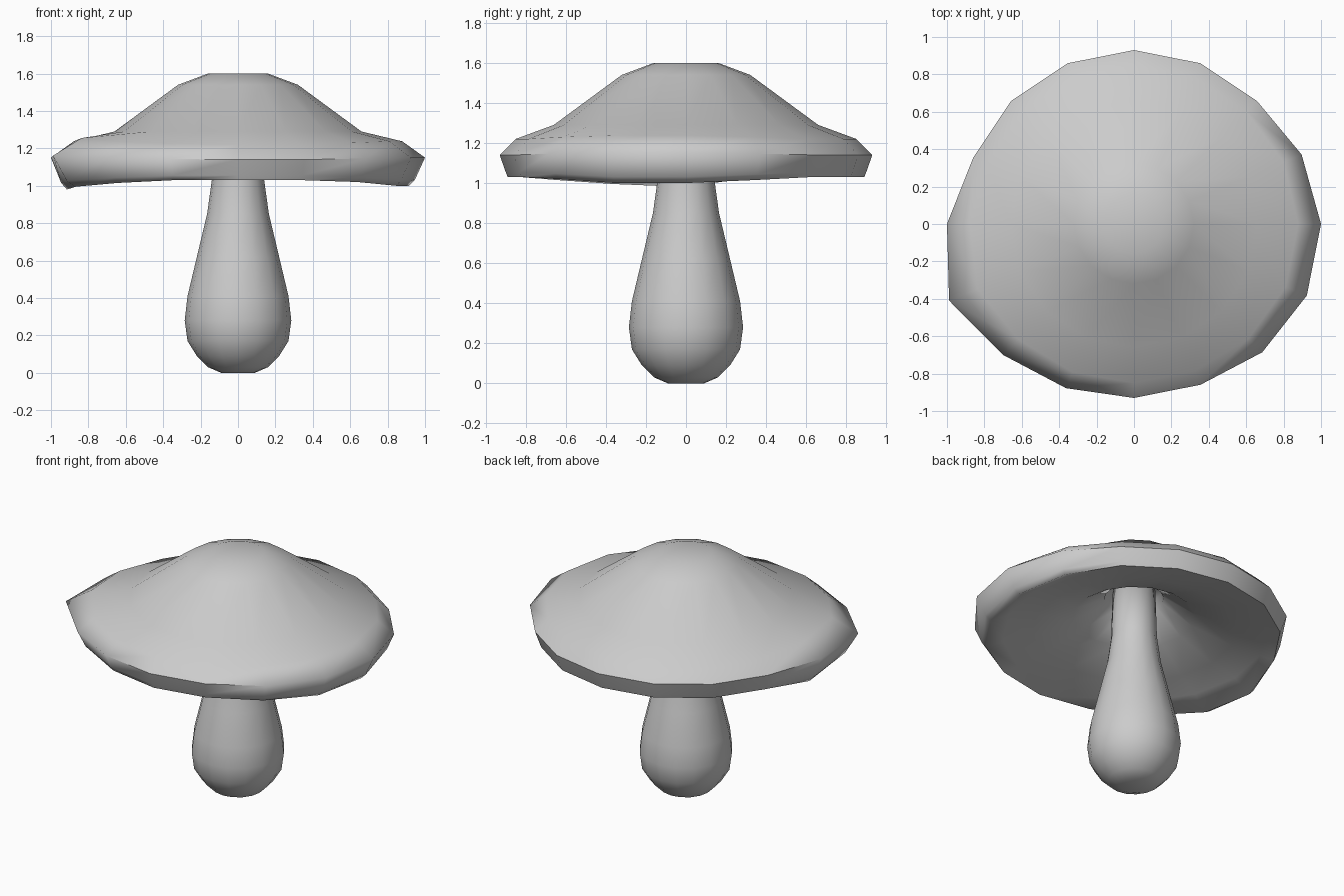
import bpy, bmesh
from math import cos, sin, tau

if "Cube" in bpy.data.objects:
    bpy.data.objects.remove(bpy.data.objects["Cube"])

SIDES = 16


def lathe(name, profile, warp=None, sharp=None):
    """Spin an (r, z) profile around z; warp(ring, side, r, z) may move points."""
    bm = bmesh.new()
    rings = []
    for i, (r, z) in enumerate(profile):
        ring = []
        for k in range(SIDES):
            rr, zz = warp(i, k, r, z) if warp else (r, z)
            a = tau * k / SIDES
            ring.append(bm.verts.new((rr * cos(a), rr * sin(a), zz)))
        rings.append(ring)
    for lo, hi in zip(rings, rings[1:]):
        for k in range(SIDES):
            n = (k + 1) % SIDES
            bm.faces.new((lo[k], lo[n], hi[n], hi[k]))
    bm.faces.new(rings[0])
    bm.faces.new(rings[-1])
    bmesh.ops.recalc_face_normals(bm, faces=bm.faces)
    for f in bm.faces:
        f.smooth = True
    for i, ring in enumerate(rings):
        for k in range(SIDES):
            if sharp and sharp(i, k):
                e = bm.edges.get((ring[k], ring[(k + 1) % SIDES]))
                e.smooth = False
    mesh = bpy.data.meshes.new(name)
    bm.to_mesh(mesh)
    bm.free()
    obj = bpy.data.objects.new(name, mesh)
    bpy.context.collection.objects.link(obj)
    return obj


# Stem: bulbous foot tapering up into the hollow cap
lathe("stem", [(0.09, 0), (0.16, 0.03), (0.22, 0.09), (0.27, 0.17), (0.285, 0.28),
               (0.27, 0.41), (0.22, 0.62), (0.165, 0.85), (0.14, 1.03), (0.13, 1.36)])

# Cap: hollow underside, slanted rim, bell-shaped top
cap_profile = [(0.17, 1.37), (0.18, 1.31), (0.37, 1.18), (0.62, 1.09), (0.8, 1.05),
               (0.89, 1.03), (0.9, 1.055), (0.93, 1.14), (0.85, 1.22), (0.66, 1.29),
               (0.32, 1.54), (0.16, 1.6)]
# Swelling (outward, downward) of the rim per side, counted from +x
bulge = {0: (0.07, 0.03), 1: (0.04, 0.015), 8: (0.07, 0.05), 9: (0.14, 0.035),
         10: (0.06, 0.015), 11: (0.02, 0), 14: (0.04, 0.01), 15: (0.07, 0.03)}
# Ring: (radial share, lift share, drop share) of the swelling
share = {5: (0.35, 0, 1), 6: (0.65, 0, 0.8), 7: (1.0, 0.15, 0), 8: (0.4, 0.25, 0)}


def swell(i, k, r, z):
    radial, lift, drop = share.get(i, (0, 0, 0))
    out, down = bulge.get(k, (0, 0))
    return r + radial * out, z + lift * out - drop * down


def rim_sharp(i, k):
    plain = k not in bulge or (k + 1) % SIDES not in bulge
    return i in (5, 7) and plain


lathe("cap", cap_profile, swell, rim_sharp)
